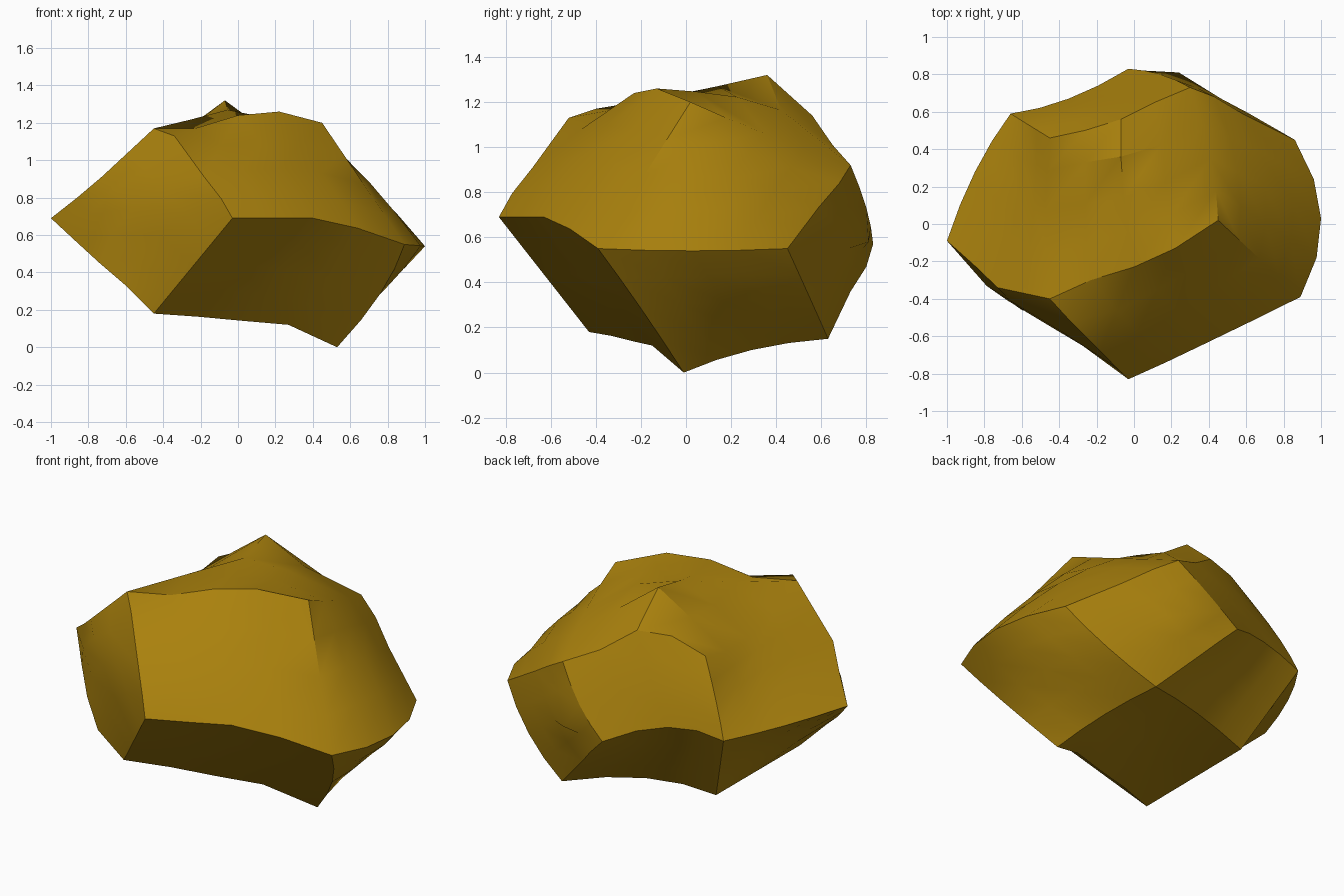
import bpy, bmesh, math
from mathutils import Vector

if "Cube" in bpy.data.objects:
    bpy.data.objects.remove(bpy.data.objects["Cube"])

# Rock built on a distorted rhombic dodecahedron: 14 corners, 12 curved four-sided facets
CORNERS = {
    # foot
    "P": (-.45, -.43, .18), "R": (.53, -.01, 0), "S": (.375, .63, .15), "J": (-.45, .36, .185),
    # waist
    "A": (-.03, -.83, .69), "D": (.89, -.39, .55), "F": (.86, .45, .55),
    "I": (-.03, .83, .57), "K": (-.66, .59, .65), "G": (-1, -.09, .69),
    # crown
    "U": (-.45, -.40, 1.17), "T": (.45, .02, 1.20), "H": (.30, .73, .92), "L": (-.45, .46, 1.05),
}
# Edges that bow away from a straight line: their middle points
BENDS = {
    "AD": (.40, -.63, .69), "DF": (1, .03, .54), "DR": (.76, -.20, .285), "PR": (.04, -.24, .14),
    "RS": (.45, .29, .10), "JS": (-.06, .46, .22), "FS": (.65, .55, .33), "IK": (-.35, .67, .68),
    "GK": (-.85, .28, .675), "GU": (-.73, -.34, .91), "AU": (-.18, -.68, .91), "GP": (-.74, -.36, .45),
    "TU": (0, -.23, 1.24), "HT": (.41, .35, 1.06), "HL": (-.07, .56, 1.14),
    "KL": (-.58, .54, .83), "LU": (-.47, .08, 1.02), "HI": (.14, .80, .73),
}
# Facets, with a middle point where the facet bulges
FACETS = {
    "PRSJ": None, "ADRP": None, "DFSR": None, "FHIS": (.36, .72, .55), "IKJS": None,
    "GKJP": None, "AUGP": (-.56, -.48, .74), "ADTU": None, "DFHT": (.70, .20, .86),
    "HIKL": None, "KGUL": (-.62, .13, .90), "UTHL": (-.055, .14, 1.27),
}
# Chips and small peaks: the nearest surface point is pulled here
DETAILS = [
    (-.07, .36, 1.32), (-.03, -.04, 1.23),                          # peak, saddle
    (-.23, -.30, 1.17), (.22, -.13, 1.26), (-.34, -.52, 1.13),      # front rim
    (-.26, .11, 1.17), (-.26, .33, 1.18), (.11, .65, 1.01),         # crown flanks
    (-.86, -.24, .56), (-.86, -.215, .80), (-.59, -.37, 1.04),      # left tip
    (-.60, -.46, .33), (.17, -.74, .69), (-.21, -.33, .163), (.27, -.15, .12),
    (.24, .81, .58), (.43, .68, .84), (.07, .80, .47),              # back
]
N = 4


def corner(k):
    return Vector(CORNERS[k])


def middle(a, b):
    key = "".join(sorted(a + b))
    return Vector(BENDS[key]) if key in BENDS else (corner(a) + corner(b)) / 2


def weights(t):
    return (2 * (t - .5) * (t - 1), 4 * t * (1 - t), 2 * t * (t - .5))


def facet_grid(name, centre):
    """3 x 3 control points of a curved facet."""
    a, b, c, d = name
    ab, bc, cd, da = middle(a, b), middle(b, c), middle(c, d), middle(d, a)
    if centre is None:
        centre = (ab + bc + cd + da) / 2 - sum((corner(k) for k in name), Vector()) / 4
    return [[corner(a), ab, corner(b)], [da, Vector(centre), bc], [corner(d), cd, corner(c)]]


bm = bmesh.new()
for name, centre in FACETS.items():
    ctrl = facet_grid(name, centre)
    grid = []
    for j in range(N + 1):
        wj = weights(j / N)
        row = []
        for i in range(N + 1):
            wi = weights(i / N)
            co = sum((ctrl[r][c] * wj[r] * wi[c] for r in range(3) for c in range(3)), Vector())
            row.append(bm.verts.new(co))
        grid.append(row)
    for j in range(N):
        for i in range(N):
            bm.faces.new((grid[j][i], grid[j][i + 1], grid[j + 1][i + 1], grid[j + 1][i]))

bmesh.ops.remove_doubles(bm, verts=bm.verts[:], dist=.002)
for p in map(Vector, DETAILS):
    min(bm.verts, key=lambda v: (v.co - p).length).co = p
bmesh.ops.recalc_face_normals(bm, faces=bm.faces[:])

mesh = bpy.data.meshes.new("rock")
bm.to_mesh(mesh)
bm.free()
rock = bpy.data.objects.new("rock", mesh)
bpy.context.collection.objects.link(rock)

# Ochre stone
stone = bpy.data.materials.new("ochre_stone")
stone.diffuse_color = (.40, .22, .004, 1)
stone.use_nodes = True
stone.node_tree.nodes["Principled BSDF"].inputs["Base Color"].default_value = stone.diffuse_color
mesh.materials.append(stone)

# Soft facets, crisp ridges
bpy.context.view_layer.objects.active = rock
rock.select_set(True)
bpy.ops.object.shade_smooth_by_angle(angle=math.radians(30))
